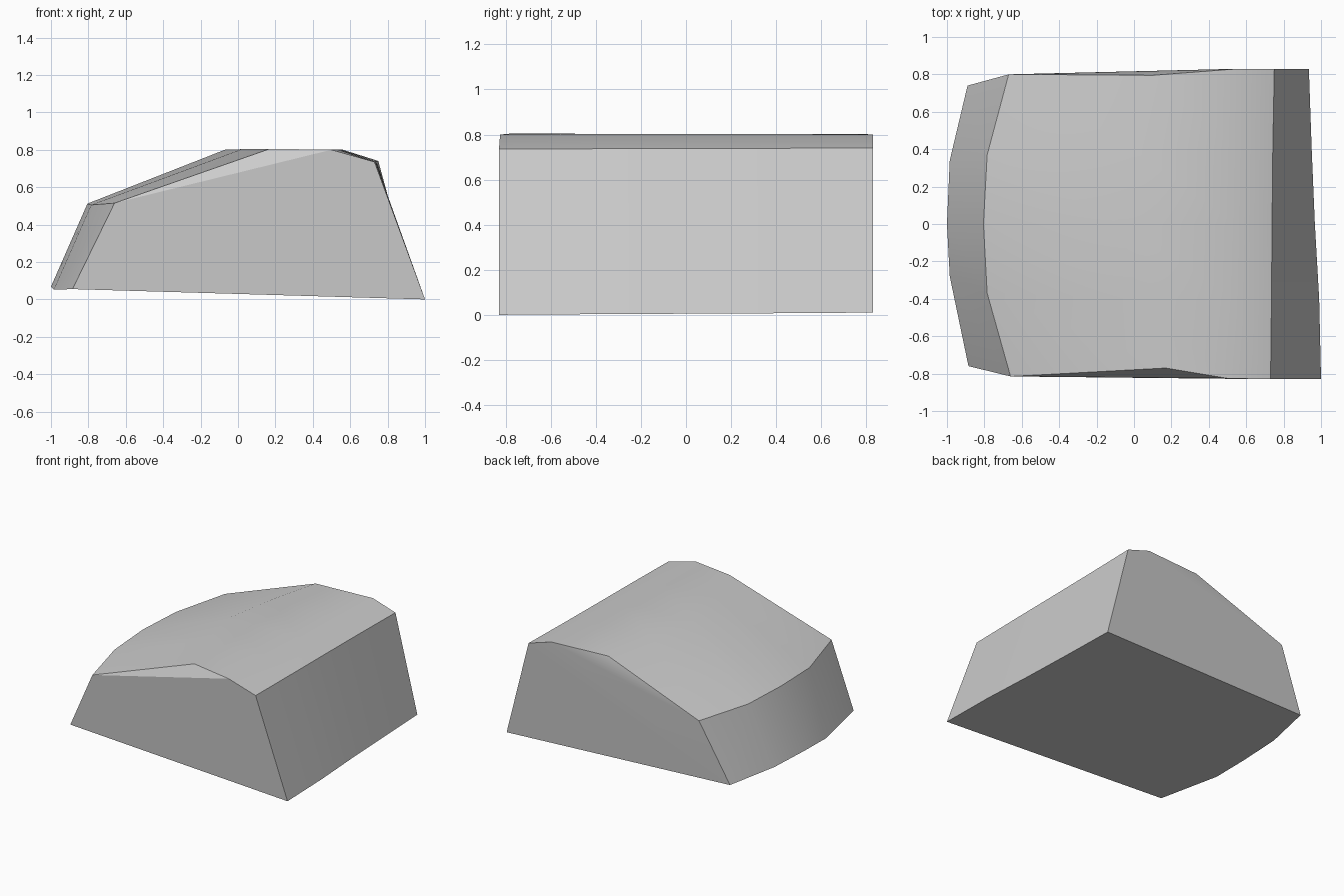
import bpy, bmesh, math

cube = bpy.data.objects.get("Cube")
if cube:
    bpy.data.objects.remove(cube, do_unlink=True)

stone = bpy.data.materials.new("stone_grey")
stone.use_nodes = True
colour = (0.6, 0.6, 0.6, 1)
stone.diffuse_color = colour
stone.node_tree.nodes["Principled BSDF"].inputs["Base Color"].default_value = colour

# Sections from front to back: bottom of flat end, its top edge, shoulder,
# crest, brow, and bottom of the bowed end
sections = [
    [(1.0, -.83, 0), (.73, -.83, .735), (.5, -.825, .8),
     (.17, -.77, .805), (-.66, -.815, .515), (-.885, -.76, .055)],
    [(.99, -.4, .003), (.735, -.4, .737), (.53, -.4, .802),
     (.02, -.4, .803), (-.785, -.37, .505), (-.985, -.28, .052)],
    [(.967, 0, .005), (.738, 0, .738), (.54, 0, .802),
     (-.07, 0, .8), (-.805, 0, .512), (-1.0, 0, .068)],
    [(.95, .4, .007), (.742, .4, .739), (.55, .4, .802),
     (0, .4, .802), (-.785, .37, .51), (-.985, .34, .07)],
    [(.935, .83, .01), (.75, .83, .74), (.56, .83, .8),
     (.1, .795, .802), (-.67, .8, .515), (-.89, .74, .06)],
]

bm = bmesh.new()
rows = [[bm.verts.new(p) for p in s] for s in sections]

# Outer skin joins neighbouring sections
for a, b in zip(rows, rows[1:]):
    for i in range(len(a) - 1):
        bm.faces.new((a[i], b[i], b[i + 1], a[i + 1]))

# Side walls, each with a sloping facet under the crest
for row in (rows[0], rows[-1]):
    bm.faces.new([row[i] for i in (0, 1, 2, 4, 5)])
    bm.faces.new(row[2:5])

# Underside
bm.faces.new([r[0] for r in rows] + [r[-1] for r in reversed(rows)])
bmesh.ops.recalc_face_normals(bm, faces=bm.faces)

mesh = bpy.data.meshes.new("stone_block")
bm.to_mesh(mesh)
bm.free()
mesh.materials.append(stone)
block = bpy.data.objects.new("stone_block", mesh)
bpy.context.collection.objects.link(block)

# Soft crown and bowed end, crisp outer edges
bpy.ops.object.select_all(action="DESELECT")
block.select_set(True)
bpy.context.view_layer.objects.active = block
bpy.ops.object.shade_smooth_by_angle(angle=math.radians(30))
